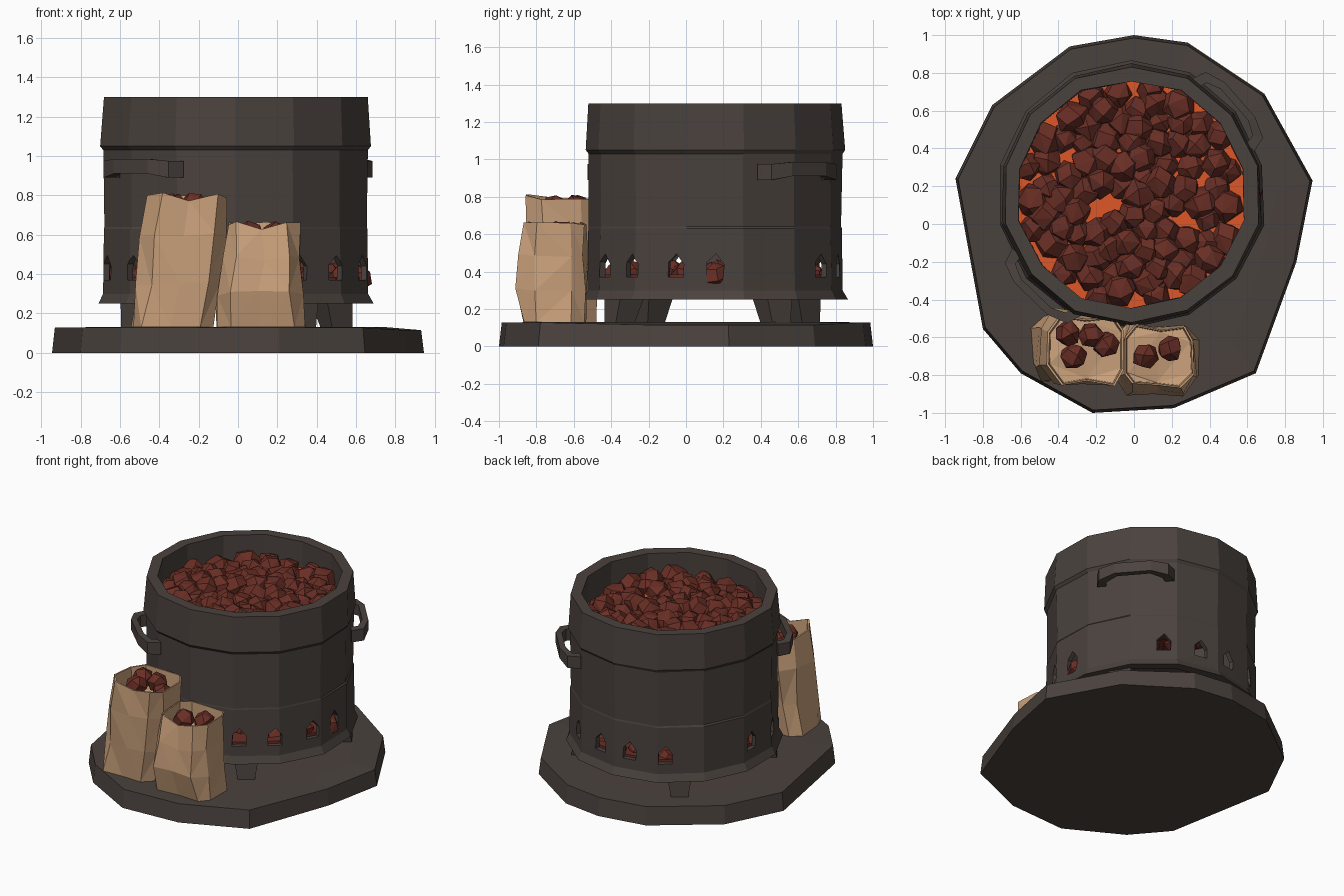
import bpy, bmesh, math, random
from mathutils import Vector, Matrix

if "Cube" in bpy.data.objects:
    bpy.data.objects.remove(bpy.data.objects["Cube"])

random.seed(7)
CX, CY = -0.015, 0.155         # drum axis


def material(name, rgb):
    m = bpy.data.materials.new(name)
    m.diffuse_color = (*rgb, 1)
    m.use_nodes = True
    m.node_tree.nodes["Principled BSDF"].inputs["Base Color"].default_value = m.diffuse_color
    return m


IRON = material("dark_iron", (0.068, 0.054, 0.047))
PAPER = material("tan_paper", (0.58, 0.35, 0.195))
COAL = material("red_brown_coal", (0.14, 0.027, 0.018))
EMBER = material("glowing_ember", (0.74, 0.095, 0.02))


def finish(name, bm, mat):
    bmesh.ops.recalc_face_normals(bm, faces=bm.faces)
    me = bpy.data.meshes.new(name)
    bm.to_mesh(me)
    bm.free()
    me.materials.append(mat)
    ob = bpy.data.objects.new(name, me)
    bpy.context.collection.objects.link(ob)
    return ob


def add_loft(bm, rings, caps=True, closed=False):
    """Skin a list of equal-length point rings."""
    vs = [[bm.verts.new(p) for p in r] for r in rings]
    pairs = list(zip(vs, vs[1:])) + ([(vs[-1], vs[0])] if closed else [])
    n = len(vs[0])
    for a, b in pairs:
        for i in range(n):
            j = (i + 1) % n
            bm.faces.new((a[i], a[j], b[j], b[i]))
    if caps and not closed:
        bm.faces.new(vs[0])
        bm.faces.new(vs[-1])


def polar(deg, r, z, t=0.0):
    """Point at angle/radius from the drum axis, shifted t along the tangent."""
    a = math.radians(deg)
    return (CX + r * math.cos(a) - t * math.sin(a),
            CY + r * math.sin(a) + t * math.cos(a), z)


def jit(s):
    return random.uniform(-s, s)


# Base slab: uneven polygon, edge sinking slightly on the right
outline = [(0, 1.0), (.285, .96), (.69, .69), (.945, .23), (.86, -.2), (.645, -.79),
           (.21, -.975), (-.22, -1.0), (-.6, -.79), (-.8, -.555), (-.945, .24),
           (-.75, .63), (-.34, .94)]
bm = bmesh.new()
add_loft(bm, [[(x, y, 0) for x, y in outline],
              [(x * .985, y * .985, .115 if x > .66 else .128) for x, y in outline],
              [(x * .8, y * .8, .13) for x, y in outline]])
finish("base_slab", bm, IRON)

# Drum: lathed wall section, hollow, open at both ends
SIDES = 14
profile = [(.715, .25), (.69, .30), (.685, .63), (.68, .64), (.685, 1.03), (.70, 1.05),
           (.685, 1.30), (.61, 1.30), (.61, 1.05), (.655, .62), (.655, .25)]
wobble = [jit(.008) for _ in range(SIDES)]
bm = bmesh.new()
add_loft(bm, [[polar(360 * (i + .5) / SIDES, r + wobble[i] + jit(.004), z)
               for i in range(SIDES)] for r, z in profile], closed=True)
drum = finish("drum_wall", bm, IRON)

# House-shaped air holes in three groups of four, cut from the wall
bm = bmesh.new()
for deg in (-61, -41, -18, 0, 57, 79, 99, 120, 174, 196, 220, 240):
    shape = [(-.045, .37), (.045, .37), (.048, .44), (.005, .495), (-.042, .45)]
    add_loft(bm, [[polar(deg, r, z, t) for t, z in shape] for r in (.5, .85)])
cutter = finish("hole_cutter", bm, IRON)
cutter.hide_render = True
mod = drum.modifiers.new("holes", 'BOOLEAN')
mod.operation, mod.solver, mod.object = 'DIFFERENCE', 'EXACT', cutter
dg = bpy.context.evaluated_depsgraph_get()
cut_mesh = bpy.data.meshes.new_from_object(drum.evaluated_get(dg))
drum.modifiers.clear()
drum.data = cut_mesh
bpy.data.objects.remove(cutter)

# Legs: splayed tapered blocks
for k, deg in enumerate((-57, 32, 128, 215)):
    bm = bmesh.new()
    add_loft(bm, [[polar(deg, r0, z, -w), polar(deg, r1, z, -w),
                   polar(deg, r1, z, w), polar(deg, r0, z, w)]
                  for r0, r1, z, w in ((.55, .67, .12, .055), (.49, .65, .30, .085))])
    finish(f"leg_{k + 1}", bm, IRON)

# Carry handles: bent strap standing off the wall
path_out = [(-.255, .64), (-.23, .725), (-.12, .765), (.12, .765), (.23, .725), (.255, .64)]
path_in = [(-.195, .64), (-.185, .69), (-.11, .725), (.11, .725), (.185, .69), (.195, .64)]
for name, deg in (("handle_back", 41), ("handle_front", 226)):
    bm = bmesh.new()
    rings = []
    for (t0, r0), (t1, r1) in zip(path_out, path_in):
        drop = .02 if abs(t0) > .2 else 0
        rings.append([polar(deg, r0, .91 - drop, t0), polar(deg, r0, .985 - drop / 2, t0),
                      polar(deg, r1, .985 - drop / 2, t1), polar(deg, r1, .91 - drop, t1)])
    add_loft(bm, rings)
    finish(name, bm, IRON)


def disc(name, r, z0, z1, mat):
    bm = bmesh.new()
    add_loft(bm, [[polar(360 * (i + .5) / SIDES, r, z) for i in range(SIDES)]
                  for z in (z0, z1)])
    return finish(name, bm, mat)


disc("ember_bed", .615, 1.08, 1.11, EMBER)
disc("ember_bed_underside", .615, 1.06, 1.08, COAL)
disc("lower_grate", .655, .27, .30, IRON)
disc("lower_coal_bed", .65, .30, .385, COAL)


def add_coal(bm, pos, r, points=15):
    """Faceted lump: convex hull of jittered points spread over a sphere."""
    rot = Matrix.Rotation(random.uniform(0, 6.28), 3, Vector((jit(1), jit(1), 1)).normalized())
    verts = []
    for i in range(points):
        h = 1 - 2 * (i + .5) / points
        a, s = i * 2.39996, math.sqrt(1 - h * h)
        d = rot @ Vector((s * math.cos(a), s * math.sin(a), h))
        verts.append(bm.verts.new(Vector(pos) + d * r * (1 + jit(.07))))
    hull = bmesh.ops.convex_hull(bm, input=verts)
    unused = [v for v in hull["geom_interior"] if isinstance(v, bmesh.types.BMVert)]
    bmesh.ops.delete(bm, geom=unused, context='VERTS')


def coal_field(name, count, spread, z, r, gaps=()):
    """Sunflower-spaced coals with jitter, leaving bare spots at the gaps."""
    bm = bmesh.new()
    for i in range(count):
        rad = spread * math.sqrt((i + .5) / count)
        p = polar(i * 137.508 + jit(4), rad + jit(.012), z + jit(.025))
        if all(math.dist(p[:2], g) > .07 for g in gaps):
            add_coal(bm, p, r * (1 + jit(.12)))
    finish(name, bm, COAL)


coal_field("top_coals", 88, .575, 1.115, .088,
           [(.33, .64), (.53, 0), (.36, .24), (-.33, .36), (-.18, .1), (.22, .04)])
coal_field("lower_coals", 56, .615, .375, .07)

# Paper sacks: lofted rounded rectangles, creased, with an open uneven mouth
CORNERS = [(1, .5), (.7, .95), (0, .92), (-.7, 1), (-1, .55),
           (-1, -.5), (-.7, -.95), (0, -.94), (.7, -1), (1, -.55)]


def sack(name, sections, coals):
    bm = bmesh.new()
    rings = []
    for k, (z, cx, cy, hx, hy) in enumerate(sections):
        edge = .015 if k else 0
        rings.append([(cx + u * hx + jit(.014), cy + v * hy + jit(.014), z + jit(edge))
                      for u, v in CORNERS])
    z, cx, cy, hx, hy = sections[-1]
    x, y, zz = rings[-1][7]
    rings[-1][7] = (x, y, zz - .03)          # dip in the front lip
    mouth = Vector((cx, cy, 0))
    for shrink, dz in ((.95, 0), (.92, -.13)):
        rings.append([tuple(mouth + (Vector((p[0], p[1], 0)) - mouth) * shrink
                            + Vector((0, 0, p[2] + dz))) for p in rings[len(sections) - 1]])
    add_loft(bm, rings)
    bmesh.ops.triangulate(bm, faces=bm.faces, quad_method='SHORT_EDGE')
    finish(name, bm, PAPER)
    bm = bmesh.new()
    for x, y, dz in coals:
        add_coal(bm, (x, y, z + dz), .072)
    finish(name + "_coals", bm, COAL)


sack("tall_sack",
     [(.13, -.335, -.66, .205, .18), (.35, -.305, -.655, .205, .19),
      (.60, -.28, -.65, .21, .20), (.80, -.25, -.665, .205, .185)],
     [(-.35, -.58, -.06), (-.23, -.59, -.055), (-.32, -.70, -.06), (-.15, -.64, -.10)])
sack("short_sack",
     [(.13, .12, -.71, .235, .165), (.30, .11, -.715, .22, .19),
      (.48, .125, -.715, .19, .18), (.655, .13, -.70, .185, .165)],
     [(.06, -.70, -.06), (.19, -.66, -.055)])
